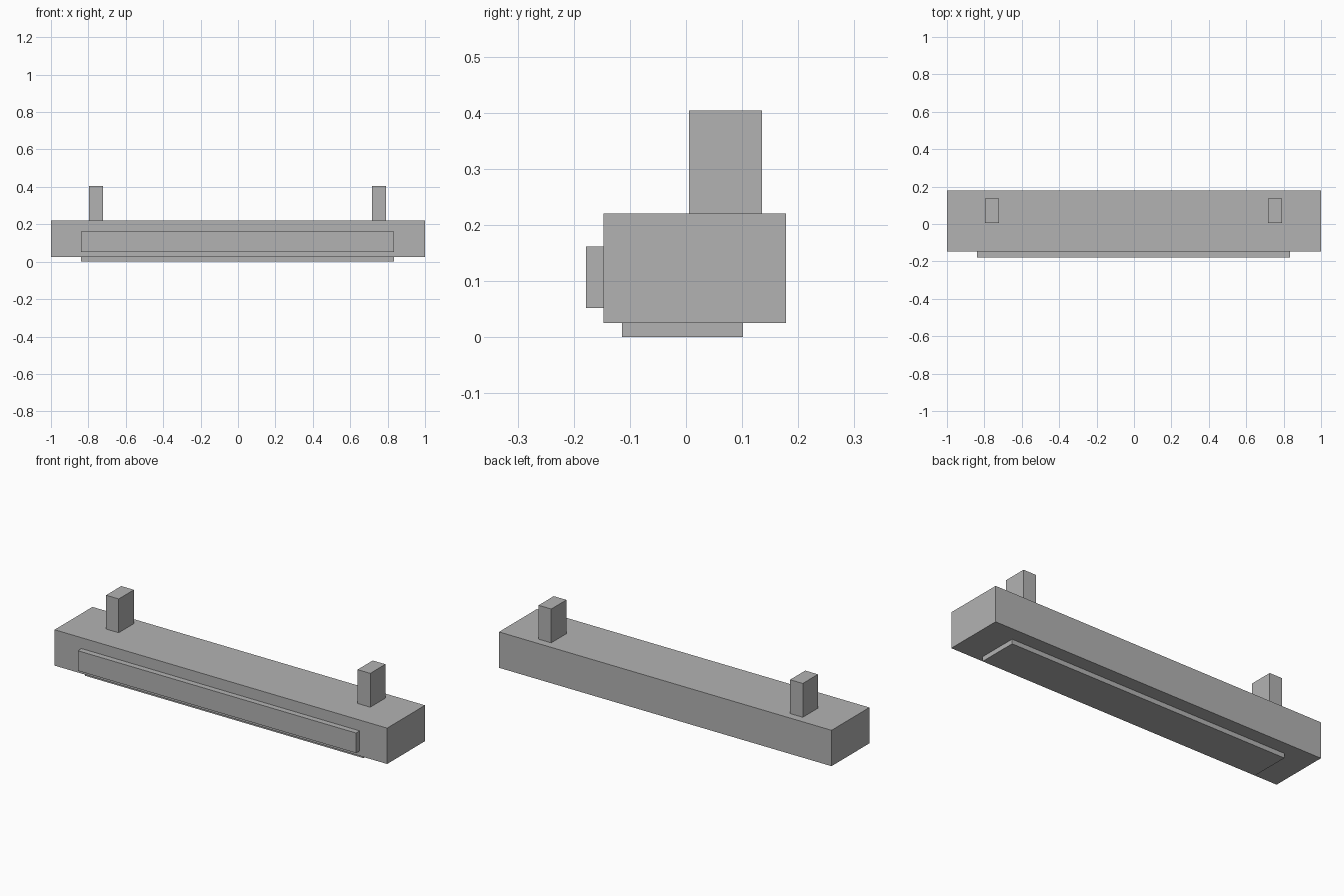
import bpy
from mathutils import Matrix, Vector
import bmesh

if "Cube" in bpy.data.objects:
    bpy.data.objects.remove(bpy.data.objects["Cube"])

grey = bpy.data.materials.new("mid_grey")
grey.diffuse_color = (0.45, 0.45, 0.45, 1)
grey.use_nodes = True
grey.node_tree.nodes["Principled BSDF"].inputs["Base Color"].default_value = grey.diffuse_color


def box(name, lo, hi):
    """Axis-aligned box between two corners."""
    lo, hi = Vector(lo), Vector(hi)
    bm = bmesh.new()
    bmesh.ops.create_cube(bm, size=1, matrix=Matrix.Diagonal((*(hi - lo), 1)))
    mesh = bpy.data.meshes.new(name)
    bm.to_mesh(mesh)
    bm.free()
    mesh.materials.append(grey)
    obj = bpy.data.objects.new(name, mesh)
    obj.location = (lo + hi) / 2
    bpy.context.collection.objects.link(obj)
    return obj


# Long main housing
box("housing", (-1, -0.147, 0.025), (1, 0.178, 0.22))

# Raised strip on the front and shallow plate underneath
box("front_strip", (-0.839, -0.178, 0.052), (0.835, -0.147, 0.161))
box("bottom_plate", (-0.839, -0.114, 0), (0.835, 0.102, 0.025))

# Two mounting posts on top
for name, x in (("left_post", -0.759), ("right_post", 0.754)):
    box(name, (x - 0.038, 0.005, 0.22), (x + 0.038, 0.135, 0.404))
